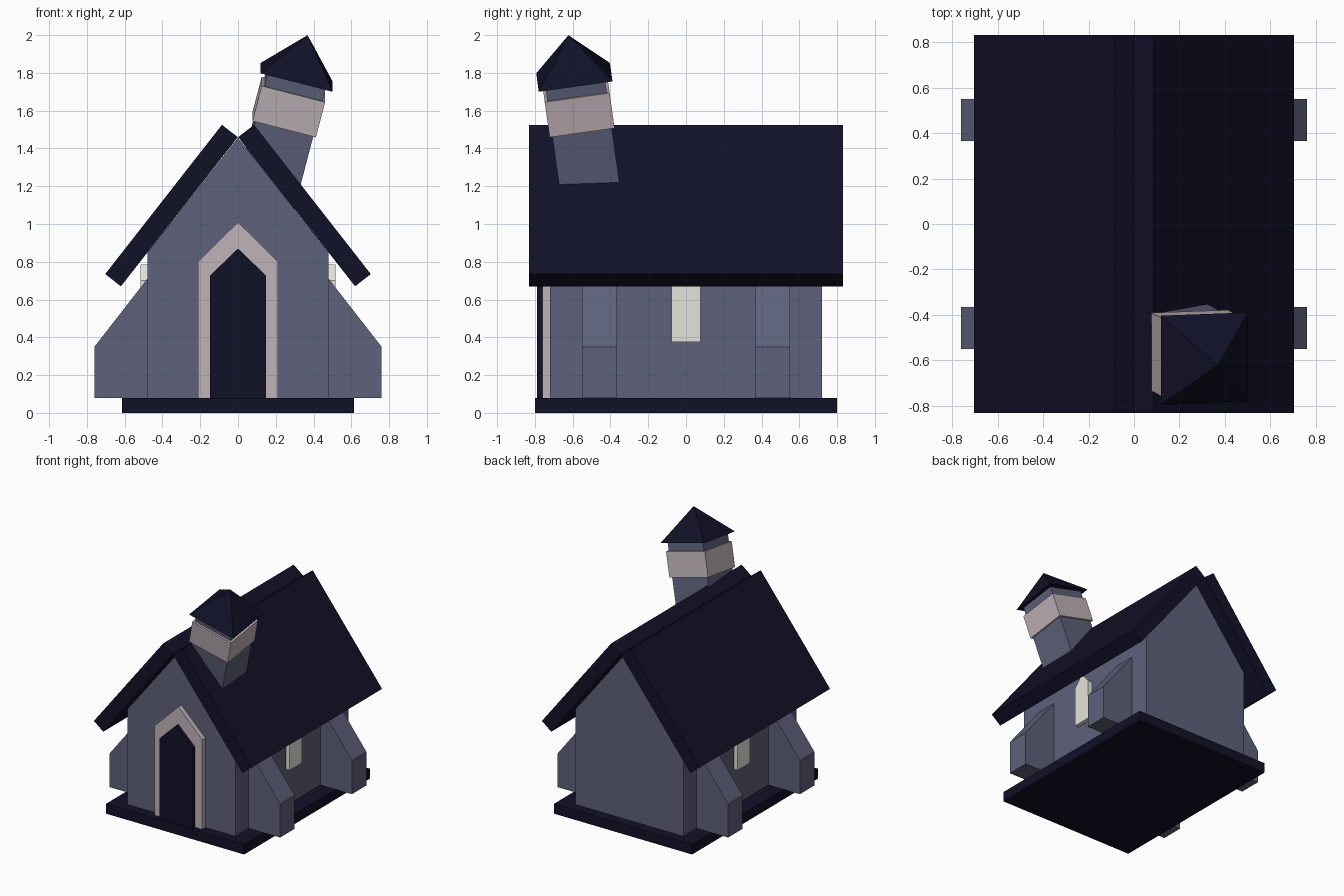
import bpy
import bmesh
from math import radians
from mathutils import Matrix, Vector

cube = bpy.data.objects.get("Cube")
if cube:
    bpy.data.objects.remove(cube, do_unlink=True)


def material(name, rgb):
    mat = bpy.data.materials.new(name)
    mat.use_nodes = True
    colour = (*rgb, 1)
    mat.diffuse_color = colour
    mat.node_tree.nodes["Principled BSDF"].inputs["Base Color"].default_value = colour
    return mat


slate = material("dark navy slate", (0.0056, 0.0056, 0.0213))
stone = material("blue grey stone", (0.112, 0.122, 0.198))
trim = material("pale pink stone", (0.527, 0.451, 0.479))
glass = material("pale window", (0.775, 0.775, 0.716))


def finish(name, bm, mat, matrix=None):
    bmesh.ops.recalc_face_normals(bm, faces=bm.faces[:])
    mesh = bpy.data.meshes.new(name)
    bm.to_mesh(mesh)
    bm.free()
    mesh.materials.append(mat)
    obj = bpy.data.objects.new(name, mesh)
    if matrix:
        obj.matrix_world = matrix
    bpy.context.collection.objects.link(obj)
    return obj


def prism(name, profile, start, end, mat, axis="y"):
    """Extrude a flat profile (across, up) along the x or y axis."""
    bm = bmesh.new()
    place = (lambda a, z: (a, start, z)) if axis == "y" else (lambda a, z: (start, a, z))
    face = bm.faces.new([bm.verts.new(place(a, z)) for a, z in profile])
    moved = bmesh.ops.extrude_face_region(bm, geom=[face])["geom"]
    step = Vector((0, end - start, 0)) if axis == "y" else Vector((end - start, 0, 0))
    bmesh.ops.translate(bm, vec=step, verts=[v for v in moved if isinstance(v, bmesh.types.BMVert)])
    return finish(name, bm, mat)


def pointed(half, bottom, shoulder, apex):
    """Outline of a pointed opening or a gable."""
    return [(-half, bottom), (half, bottom), (half, shoulder), (0, apex), (-half, shoulder)]


def box(name, width, low, high, mat, matrix):
    bm = bmesh.new()
    fit = Matrix.Translation((0, 0, (low + high) / 2)) @ Matrix.Diagonal((width, width, high - low, 1))
    bmesh.ops.create_cube(bm, size=1, matrix=fit)
    return finish(name, bm, mat, matrix)


# Plinth and gabled walls
prism("plinth", [(-0.615, 0), (0.615, 0), (0.615, 0.08), (-0.615, 0.08)], -0.8, 0.8, slate)
prism("walls", pointed(0.48, 0.08, 0.848, 1.457), -0.72, 0.72, stone)

# Front doorway
prism("door_frame", pointed(0.213, 0.08, 0.80, 1.01), -0.76, -0.70, trim)
prism("door", pointed(0.148, 0.08, 0.727, 0.87), -0.788, -0.70, slate)

# Roof slabs, windows and buttresses on both sides
for side, label in ((1, "left"), (-1, "right")):
    slab = [(0.001, 1.46), (0.62, 0.67), (0.703, 0.735), (0.085, 1.525)]
    prism(label + "_roof_slab", [(side * x, z) for x, z in slab], -0.83, 0.83, slate)
    prism(label + "_window", pointed(0.077, 0.375, 0.70, 0.785), side * 0.46, side * 0.515, glass, "x")
    support = [(0.46, 0.08), (0.76, 0.08), (0.76, 0.35), (0.48, 0.71), (0.46, 0.71)]
    for y, end in ((-0.457, "front"), (0.457, "back")):
        prism(f"{label}_{end}_buttress", [(side * x, z) for x, z in support], y - 0.093, y + 0.093, stone)

# Leaning bell tower, built upright around the band and then tilted
lean = (Matrix.Translation((0.269, -0.569, 1.619))
        @ Matrix.Rotation(radians(8), 4, "X") @ Matrix.Rotation(radians(14.5), 4, "Y"))
box("tower_shaft", 0.318, -0.5, 0.164, stone, lean)
box("tower_band", 0.347, -0.097, 0.097, trim, lean)

# Pyramid cap
bm = bmesh.new()
bmesh.ops.create_cone(bm, cap_ends=True, segments=4, radius1=0.197 * 2 ** 0.5, radius2=0, depth=0.233,
                      matrix=Matrix.Translation((0, 0, 0.2805)) @ Matrix.Rotation(radians(45), 4, "Z"))
bmesh.ops.remove_doubles(bm, verts=bm.verts[:], dist=0.0001)
finish("tower_cap", bm, slate, lean)
